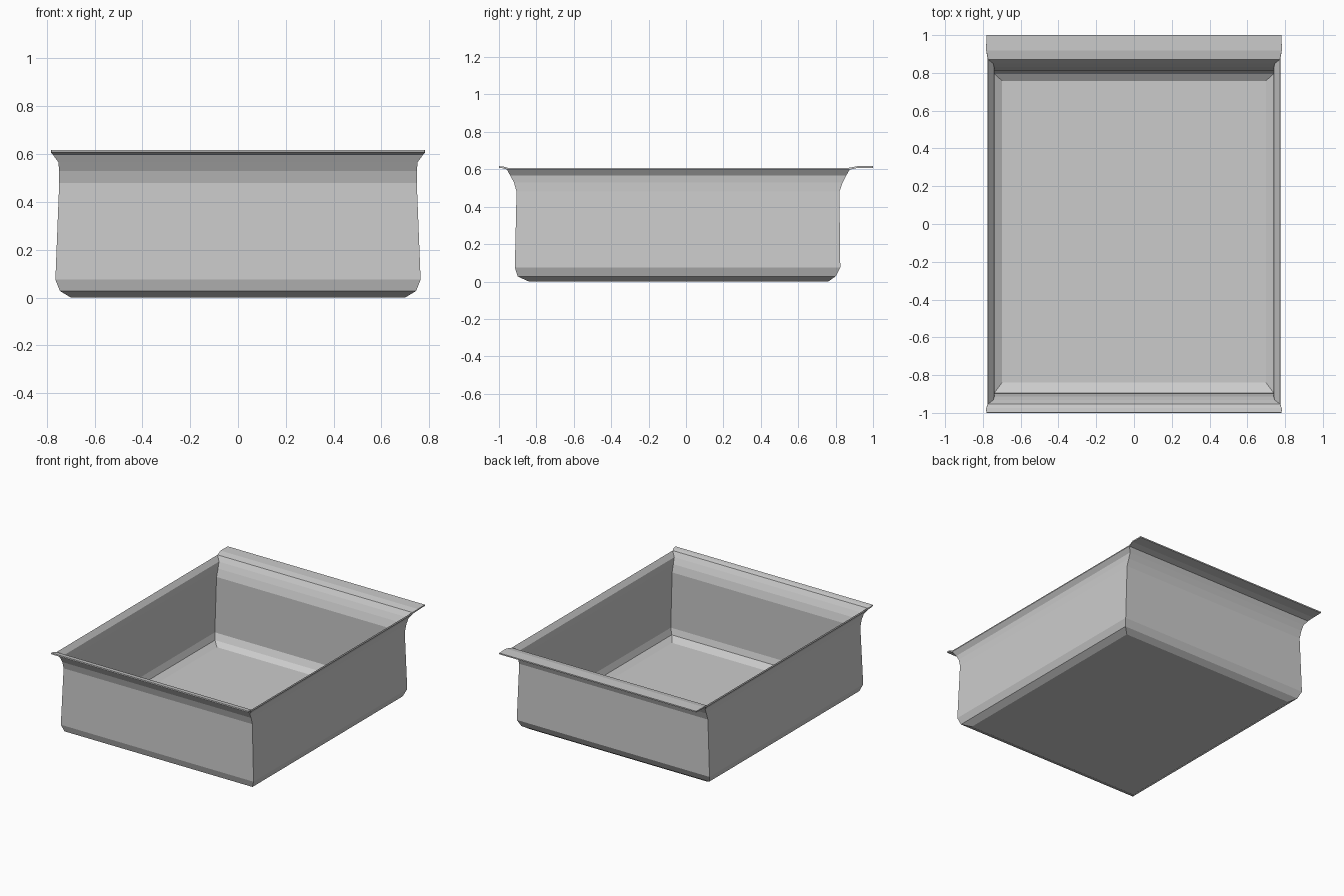
import bpy
import bmesh

if "Cube" in bpy.data.objects:
    bpy.data.objects.remove(bpy.data.objects["Cube"])

# Basin cross-sections from the floor up: half width, front y, back y, height
RINGS = [
    (0.70, -0.84, 0.76, 0.0),
    (0.745, -0.90, 0.80, 0.027),
    (0.764, -0.915, 0.825, 0.075),
    (0.748, -0.906, 0.82, 0.48),
    (0.748, -0.92, 0.838, 0.53),
    (0.752, -0.94, 0.857, 0.567),
    (0.775, -0.957, 0.875, 0.598),
]
# Flat lips continuing the front and back rims: half width, y, height
FRONT_LIP = [(0.783, -0.977, 0.605), (0.781, -1.0, 0.608)]
BACK_LIP = [(0.783, 0.92, 0.608), (0.781, 1.0, 0.608)]

bm = bmesh.new()

# Floor and walls
rings = []
for w, front, back, z in RINGS:
    rings.append([bm.verts.new(p) for p in
                  ((-w, front, z), (w, front, z), (w, back, z), (-w, back, z))])
bm.faces.new(rings[0][::-1])
for low, high in zip(rings, rings[1:]):
    for i in range(4):
        j = (i + 1) % 4
        bm.faces.new((low[i], low[j], high[j], high[i]))


# Lips
def add_lip(a, b, steps, side):
    for w, y, z in steps:
        c = bm.verts.new((side * w, y, z))
        d = bm.verts.new((-side * w, y, z))
        bm.faces.new((a, b, c, d))
        a, b = d, c


add_lip(rings[-1][0], rings[-1][1], FRONT_LIP, 1)
add_lip(rings[-1][2], rings[-1][3], BACK_LIP, -1)
bmesh.ops.recalc_face_normals(bm, faces=bm.faces)
bm.normal_update()
if min(bm.faces, key=lambda f: f.calc_center_median().z).normal.z > 0:
    bmesh.ops.reverse_faces(bm, faces=bm.faces)

mesh = bpy.data.meshes.new("tray_basin")
bm.to_mesh(mesh)
bm.free()
tray = bpy.data.objects.new("tray_basin", mesh)
bpy.context.collection.objects.link(tray)

# Thin sheet thickness, grown towards the inside
solid = tray.modifiers.new("sheet_thickness", 'SOLIDIFY')
solid.thickness = 0.009
solid.offset = -1
solid.use_even_offset = True
